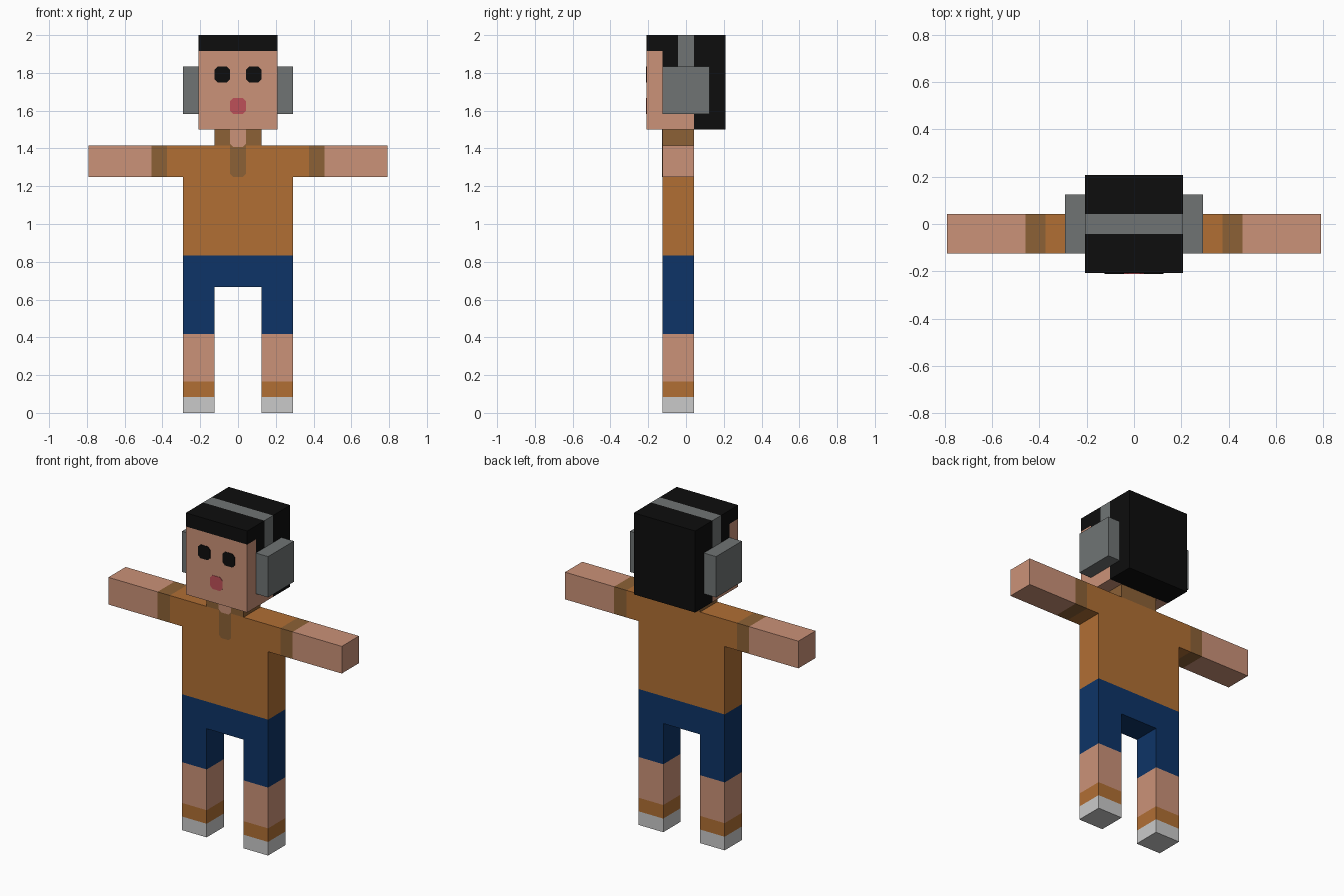
import bpy, bmesh
from mathutils import Vector

if "Cube" in bpy.data.objects:
    bpy.data.objects.remove(bpy.data.objects["Cube"])

U = 1 / 24  # block size; all dimensions below are in blocks


def linear(c):
    c /= 255
    return c / 12.92 if c <= 0.04045 else ((c + 0.055) / 1.055) ** 2.4


COLOURS = {
    "skin": (203, 146, 120), "orange cloth": (177, 111, 52),
    "brown trim": (140, 97, 54), "navy cloth": (13, 52, 103),
    "black hair": (13, 13, 13), "grey plastic": (112, 116, 116),
    "light grey shoe": (202, 202, 202), "lip red": (190, 80, 88),
}
NAMES = list(COLOURS)
MATS = {}
for n, rgb in COLOURS.items():
    MATS[n] = bpy.data.materials.new(n)
    MATS[n].diffuse_color = (*[linear(c) for c in rgb], 1)


def finish(name, bm, rule):
    """Colour faces by rule(centre), scale to real size and add the object."""
    bmesh.ops.recalc_face_normals(bm, faces=bm.faces[:])
    used = []
    for f in bm.faces:
        c = rule(f.calc_center_median())
        if c not in used:
            used.append(c)
        f.material_index = used.index(c)
    bmesh.ops.scale(bm, vec=(U, U, U), verts=bm.verts[:])
    me = bpy.data.meshes.new(name)
    bm.to_mesh(me)
    bm.free()
    for c in used:
        me.materials.append(MATS[c])
    ob = bpy.data.objects.new(name, me)
    bpy.context.collection.objects.link(ob)
    return ob


def box(lo, hi):
    bm = bmesh.new()
    bmesh.ops.create_cube(bm, size=1)
    lo, hi = Vector(lo), Vector(hi)
    bmesh.ops.scale(bm, vec=hi - lo, verts=bm.verts[:])
    bmesh.ops.translate(bm, vec=(lo + hi) / 2, verts=bm.verts[:])
    return bm


def plate(name, colour, x0, x1, z0, z1, y, thick=0.06, c=0.4, square_top=False):
    """Thin painted detail with clipped corners on a front-facing surface."""
    pts = [(x0 + c, z0), (x1 - c, z0), (x1, z0 + c)]
    pts += [(x1, z1), (x0, z1)] if square_top else \
        [(x1, z1 - c), (x1 - c, z1), (x0 + c, z1), (x0, z1 - c)]
    pts.append((x0, z0 + c))
    bm = bmesh.new()
    face = bm.faces.new([bm.verts.new((px, y, pz)) for px, pz in pts])
    ext = bmesh.ops.extrude_face_region(bm, geom=[face], use_keep_orig=True)
    moved = [v for v in ext["geom"] if isinstance(v, bmesh.types.BMVert)]
    bmesh.ops.translate(bm, vec=(0, -thick, 0), verts=moved)
    return finish(name, bm, lambda p: colour)


# Body: front silhouette from grid cells, extruded back
def in_body(x, z):
    x = abs(x)
    if z > 34:
        return x < 3
    if z > 30:
        return True
    return x < 7 if z > 16 else 3 < x < 7


def body_colour(p):
    x = abs(p.x)
    if p.z > 34.01:
        return "brown trim"
    if x > 9:
        return "skin" if x > 11 else "brown trim"
    for level, colour in ((20, "orange cloth"), (10, "navy cloth"),
                          (4, "skin"), (2, "orange cloth")):
        if p.z > level:
            return colour
    return "light grey shoe"


xs = [-19, -11, -9, -7, -3, 3, 7, 9, 11, 19]
zs = [0, 2, 4, 10, 16, 20, 30, 34, 36]
bm = bmesh.new()
for x0, x1 in zip(xs, xs[1:]):
    for z0, z1 in zip(zs, zs[1:]):
        if in_body((x0 + x1) / 2, (z0 + z1) / 2):
            bm.faces.new([bm.verts.new((x, -3, z)) for x, z in
                          ((x0, z0), (x1, z0), (x1, z1), (x0, z1))])
bmesh.ops.remove_doubles(bm, verts=bm.verts[:], dist=0.001)
ext = bmesh.ops.extrude_face_region(bm, geom=bm.faces[:], use_keep_orig=True)
bmesh.ops.translate(bm, vec=(0, 4, 0), verts=[
    v for v in ext["geom"] if isinstance(v, bmesh.types.BMVert)])
finish("body", bm, body_colour)


# Head: one block cut into hair, headband and skin zones
def head_colour(p):
    if abs(p.y) < 1 and p.z > 44:
        return "grey plastic"
    if p.y > 1 or p.z > 46 or (p.z > 44 and p.y > -3):
        return "black hair"
    return "skin"


bm = box((-5, -5, 36), (5, 5, 48))
for axis, cuts in (((0, 1, 0), (-3, -1, 1)), ((0, 0, 1), (44, 46))):
    for d in cuts:
        bmesh.ops.bisect_plane(bm, geom=bm.verts[:] + bm.edges[:] + bm.faces[:],
                               plane_co=Vector(axis) * d, plane_no=axis)
finish("head", bm, head_colour)

# Ear pads and eyes, mirrored left and right
for side, s in (("left", -1), ("right", 1)):
    a, b = sorted((5 * s, 7 * s))
    finish(side + "_ear_pad", box((a, -3, 38), (b, 3, 44)), lambda p: "grey plastic")
    plate(side + "_eye", "black hair", 2 * s - 1, 2 * s + 1, 42, 44, -5)

# Mouth, shirt placket and open collar
plate("mouth", "lip red", -1, 1, 38, 40, -5)
plate("shirt_placket", "brown trim", -1, 1, 30, 34.2, -3, 0.04, square_top=True)
plate("open_collar_skin", "skin", -1, 1, 33.8, 36, -3, 0.08, square_top=True)

for m in bpy.data.materials:
    if m.users and not m.is_grease_pencil:
        m.use_nodes = True
        m.node_tree.nodes["Principled BSDF"].inputs["Base Color"].default_value = m.diffuse_color
